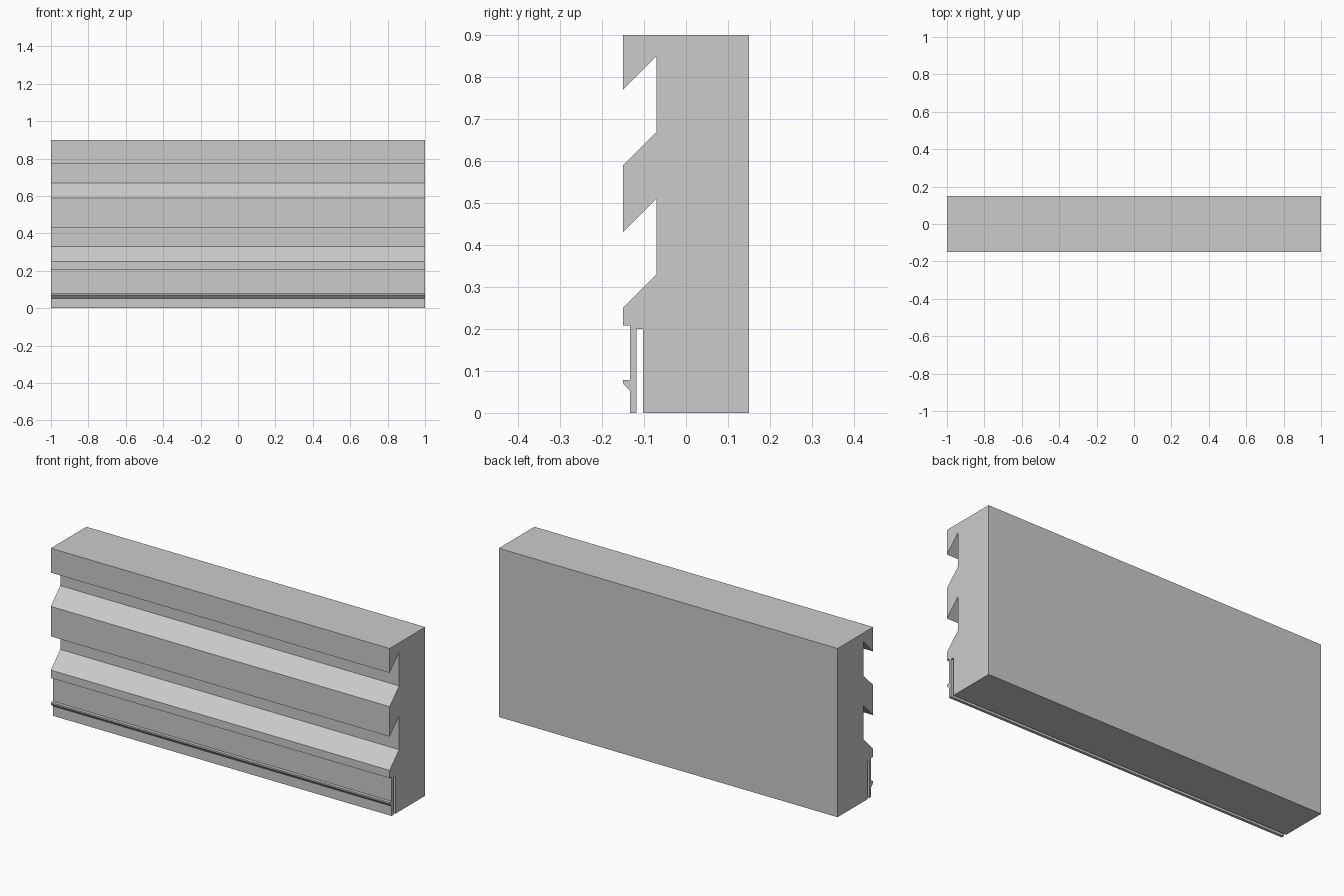
import bpy
import bmesh

cube = bpy.data.objects.get("Cube")
if cube:
    bpy.data.objects.remove(cube, do_unlink=True)

HALF_LENGTH = 1.0
FRONT, BACK, TOP = -0.15, 0.15, 0.9
GROOVE = -0.07          # depth plane of the slanted grooves
DEPTH = GROOVE - FRONT  # grooves are cut at 45 degrees

# Single grey material
grey = bpy.data.materials.new("light grey")
grey.use_nodes = True
colour = (0.6, 0.6, 0.6, 1.0)
grey.diffuse_color = colour
grey.node_tree.nodes["Principled BSDF"].inputs["Base Color"].default_value = colour


def groove(upper, lower):
    """Undercut groove: rises inward at the top, slopes outward at the bottom."""
    return [(FRONT, upper), (GROOVE, upper + DEPTH),
            (GROOVE, lower + DEPTH), (FRONT, lower)]


def extrude_profile(name, profile):
    """Extrude a y-z outline along the full length in x."""
    bm = bmesh.new()
    face = bm.faces.new([bm.verts.new((-HALF_LENGTH, y, z)) for y, z in profile])
    result = bmesh.ops.extrude_face_region(bm, geom=[face])
    moved = [v for v in result["geom"] if isinstance(v, bmesh.types.BMVert)]
    bmesh.ops.translate(bm, verts=moved, vec=(2 * HALF_LENGTH, 0, 0))
    bmesh.ops.recalc_face_normals(bm, faces=bm.faces)
    mesh = bpy.data.meshes.new(name)
    bm.to_mesh(mesh)
    bm.free()
    mesh.materials.append(grey)
    obj = bpy.data.objects.new(name, mesh)
    bpy.context.collection.objects.link(obj)
    return obj


# Thin front lip with a small hooked bead, and the slot behind it
lip_front, lip_back, slot_back = -0.133, -0.118, -0.102
lip = [(FRONT, 0.208), (lip_front, 0.208),
       (lip_front, 0.078), (FRONT, 0.078), (FRONT, 0.07), (lip_front, 0.052),
       (lip_front, 0), (lip_back, 0), (lip_back, 0.2), (slot_back, 0.2), (slot_back, 0)]

# Whole panel outline, from the top back corner round the front to the base
outline = [(BACK, TOP), (FRONT, TOP)]
outline += groove(0.77, 0.59) + groove(0.43, 0.25)
outline += lip + [(BACK, 0)]
extrude_profile("grooved_panel", outline)
